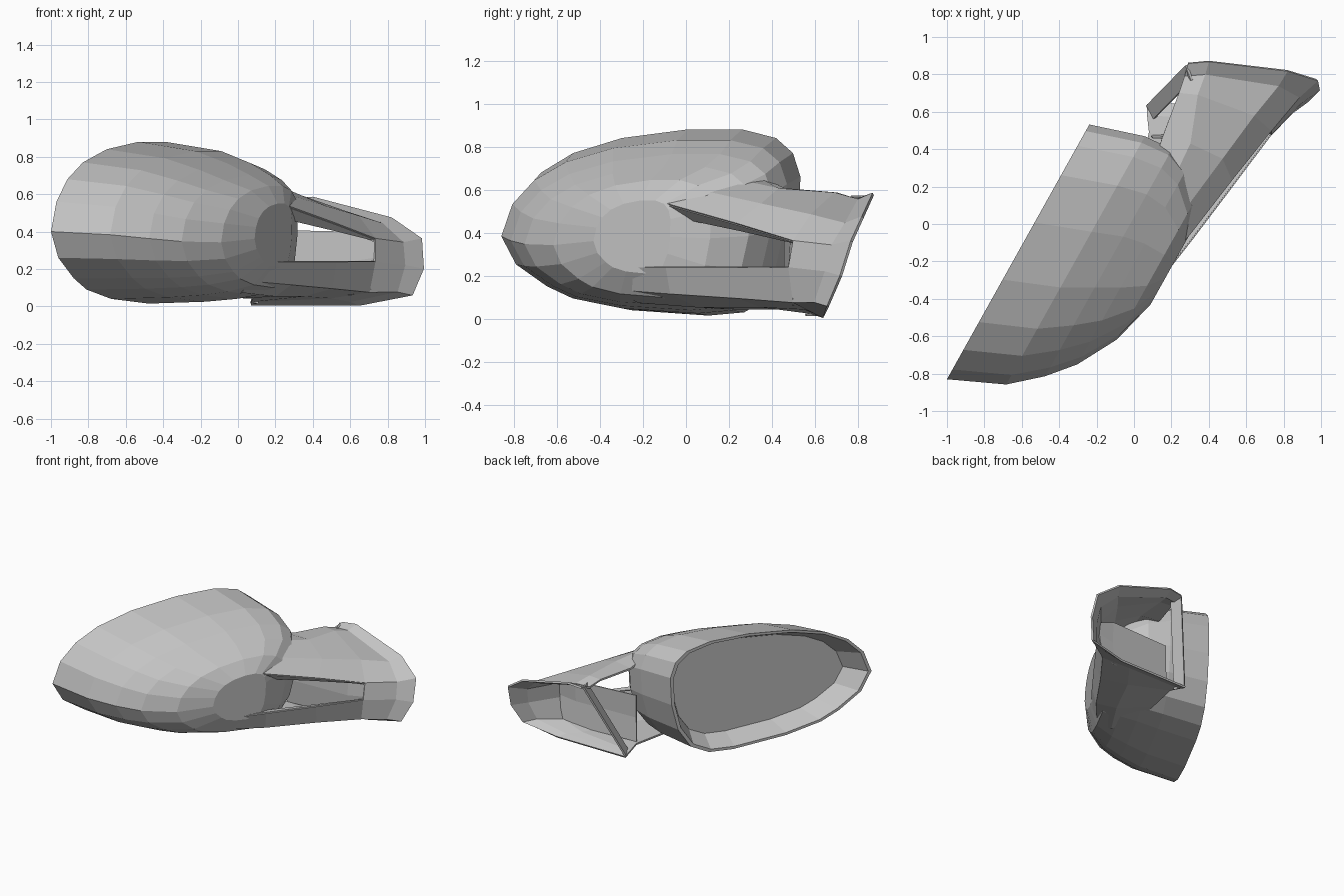
import bpy, bmesh
from mathutils import Vector

if "Cube" in bpy.data.objects:
    bpy.data.objects.remove(bpy.data.objects["Cube"], do_unlink=True)


def material(name, value):
    mat = bpy.data.materials.new(name)
    mat.use_nodes = True
    colour = (value, value, value, 1)
    mat.diffuse_color = colour
    mat.node_tree.nodes["Principled BSDF"].inputs["Base Color"].default_value = colour
    return mat


grey = material("plain grey", 0.55)


def loft(name, rings, closed=True, caps=(), skip=lambda row, col: False, thickness=0):
    """Skin a list of equal point rings; caps lists the rings to fill."""
    bm = bmesh.new()
    grid = [[bm.verts.new(p) for p in ring] for ring in rings]
    count = len(grid[0])
    for row in range(len(grid) - 1):
        for col in range(count if closed else count - 1):
            if not skip(row, col):
                nxt = (col + 1) % count
                bm.faces.new((grid[row][col], grid[row][nxt],
                              grid[row + 1][nxt], grid[row + 1][col]))
    for cap in caps:
        bm.faces.new(grid[cap])
    bmesh.ops.recalc_face_normals(bm, faces=bm.faces)
    mesh = bpy.data.meshes.new(name)
    bm.to_mesh(mesh)
    bm.free()
    mesh.materials.append(grey)
    obj = bpy.data.objects.new(name, mesh)
    bpy.context.collection.objects.link(obj)
    if thickness:
        mod = obj.modifiers.new("thickness", "SOLIDIFY")
        mod.thickness = thickness
        mod.offset = 0
    return obj


# Housing frame: along the glass, and outward through the domed back
corner = Vector((-1, -0.83, 0))
along = Vector((0.488, 0.873, 0))
outward = Vector((0.873, -0.488, 0))

# Rim outline as (distance along the glass, height)
rim = [(0, .4), (.06, .56), (.18, .68), (.35, .77), (.61, .84), (.96, .88),
       (1.25, .88), (1.43, .84), (1.52, .77), (1.56, .66), (1.55, .45),
       (1.5, .25), (1.4, .1), (1.26, .03), (1.07, .015), (.66, .04),
       (.39, .09), (.25, .15), (.08, .26)]


def ring(depth, s0, s1, z0, z1):
    """Rim outline stretched into the given bounds at a given depth."""
    points = []
    for s, z in rim:
        p = corner + along * (s0 + s / 1.56 * (s1 - s0)) + outward * depth
        p.z = z0 + (z - .015) / .865 * (z1 - z0)
        points.append(p)
    return points


# Housing: glass recess, rim lip, then the domed back
loft("mirror_housing", [
    ring(.15, .16, 1.48, .10, .785),
    ring(.00, .025, 1.535, .035, .86),
    ring(.00, 0, 1.56, .015, .88),
    ring(.29, .13, 1.65, .025, .83),
    ring(.45, .27, 1.66, .04, .765),
    ring(.57, .41, 1.61, .06, .705),
    ring(.69, .63, 1.47, .10, .645),
    ring(.755, .88, 1.29, .21, .55),
], caps=(-1,))
loft("mirror_glass", [ring(.14, .155, 1.48, .095, .79),
                      ring(.148, .155, 1.48, .095, .79)], caps=(0, -1))

# Arm sections run from back top, over the front, to back bottom
sections = [
    [(.0, .0, .7), (.03, -.13, .67), (.05, -.25, .64), (.08, -.32, .6),
     (.08, -.37, .24), (.05, -.33, .14), (.02, -.22, .08), (-.02, 0, .06)],
    [(.1, .3, .67), (.19, .2, .65), (.27, .08, .59), (.3, -.05, .52),
     (.3, -.09, .24), (.28, -.07, .12), (.2, .05, .06), (.03, .25, .05)],
    [(.15, .46, .6), (.3, .43, .6), (.47, .35, .53), (.52, .235, .44),
     (.52, .2, .24), (.5, .24, .1), (.35, .35, .06), (.08, .49, .05)],
    [(.24, .7, .58), (.34, .69, .58), (.64, .58, .48), (.73, .5, .36),
     (.73, .48, .24), (.7, .5, .08), (.5, .55, .05), (.07, .58, .03)],
    [(.27, .79, .55), (.38, .8, .55), (.77, .74, .44), (.88, .68, .34),
     (.89, .65, .22), (.85, .6, .08), (.6, .6, .03), (.07, .61, .02)],
    [(.29, .86, .57), (.4, .87, .58), (.82, .82, .47), (.98, .77, .36),
     (.99, .72, .2), (.93, .66, .06), (.65, .64, .01), (.07, .64, .01)],
]
# The slot between upper and lower arm stays open until the mounting end
loft("support_arms", sections, closed=False, thickness=.014,
     skip=lambda row, col: col == 3 and row < 3)

# Strut closing the back of the mounting end
strut_top, strut_bottom = Vector((.28, .85, .57)), Vector((.07, .635, .015))
strut_width = Vector((.03, -.08, 0))
loft("mount_strut", [[strut_top, strut_top + strut_width],
                     [strut_bottom, strut_bottom + strut_width]],
     closed=False, thickness=.014)

# Recessed wall behind the slot, from the mounting end to the housing
loft("slot_wall", [
    [(.73, .5, .345), (.73, .49, .26), (.71, .5, .09)],
    [(.6, .49, .4), (.6, .48, .24), (.6, .5, .06)],
    [(.1, .46, .41), (.1, .46, .24), (.09, .47, .06)],
], closed=False, thickness=.008)

# Turned-in edges along the slot, fading out at the mounting end
for name, col, drop in (("upper_slot_edge", 3, -.07), ("lower_slot_edge", 4, -.01)):
    edge = [Vector(section[col]) for section in sections[:4]]
    inner = [p + Vector((-.05, .05, drop)) * (1.1 - row / 3)
             for row, p in enumerate(edge)]
    loft(name, [edge, inner], closed=False, thickness=.008)
